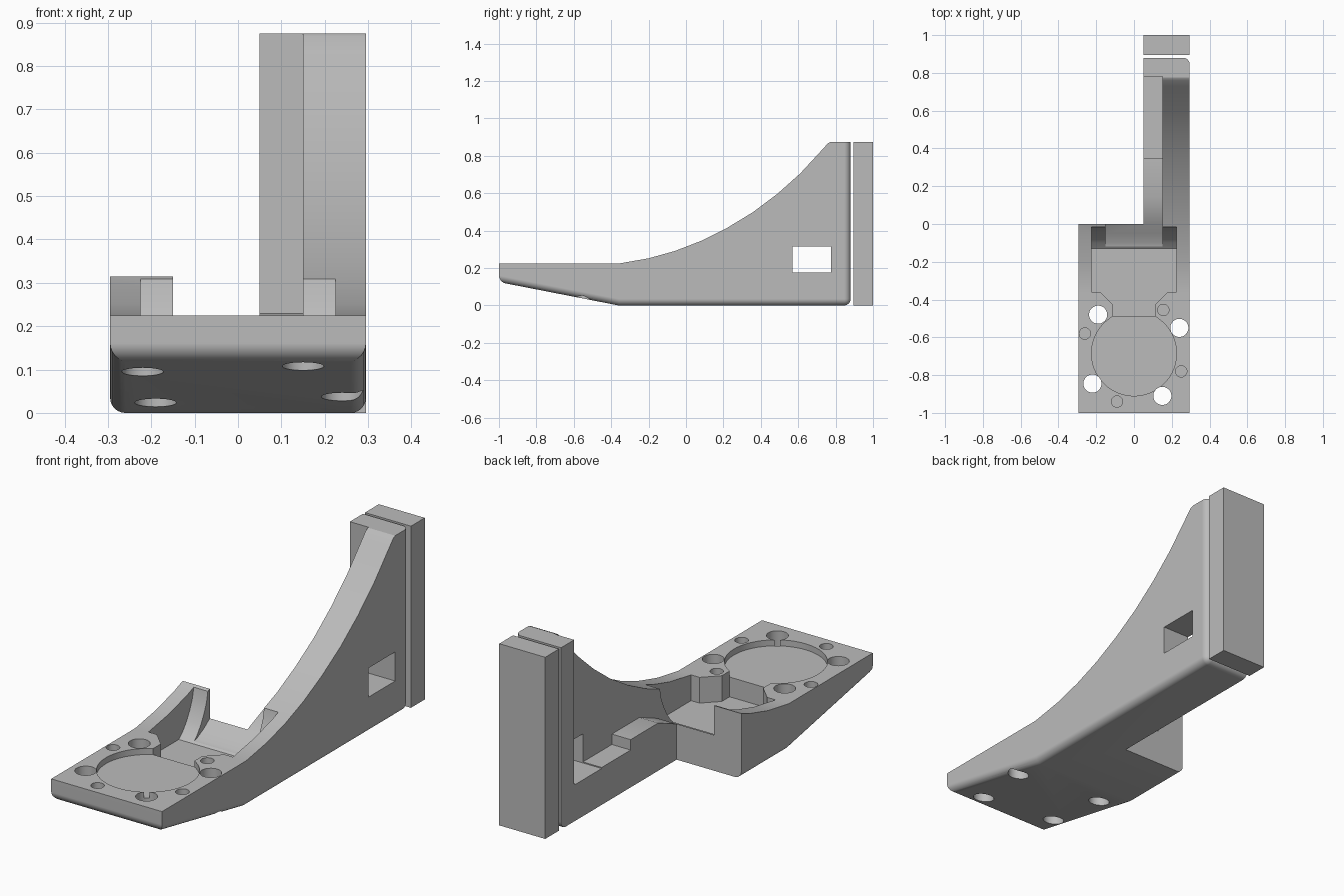
import bpy, bmesh, math

if "Cube" in bpy.data.objects:
    bpy.data.objects.remove(bpy.data.objects["Cube"], do_unlink=True)

grey = bpy.data.materials.new("plain_grey")
grey.use_nodes = True
grey.diffuse_color = (0.5, 0.5, 0.5, 1)
grey.node_tree.nodes["Principled BSDF"].inputs["Base Color"].default_value = (0.5, 0.5, 0.5, 1)


def prism(name, points, axis, lo, hi):
    """Extrude a 2D profile: (y, z) along x, or (x, y) along z."""
    bm = bmesh.new()
    place = (lambda p: (lo, p[0], p[1])) if axis == "x" else (lambda p: (p[0], p[1], lo))
    face = bm.faces.new([bm.verts.new(place(p)) for p in points])
    ext = bmesh.ops.extrude_face_region(bm, geom=[face])
    step = (hi - lo, 0, 0) if axis == "x" else (0, 0, hi - lo)
    bmesh.ops.translate(bm, vec=step, verts=[v for v in ext["geom"] if isinstance(v, bmesh.types.BMVert)])
    bmesh.ops.recalc_face_normals(bm, faces=bm.faces)
    mesh = bpy.data.meshes.new(name)
    bm.to_mesh(mesh)
    bm.free()
    mesh.materials.append(grey)
    obj = bpy.data.objects.new(name, mesh)
    bpy.context.collection.objects.link(obj)
    return obj


def circle(x, y, r, n=48):
    return [(x + r * math.cos(2 * math.pi * i / n), y + r * math.sin(2 * math.pi * i / n)) for i in range(n)]


def box(y0, y1, z0, z1):
    return [(y0, z0), (y1, z0), (y1, z1), (y0, z1)]


def activate(obj):
    bpy.ops.object.select_all(action="DESELECT")
    obj.select_set(True)
    bpy.context.view_layer.objects.active = obj


def cut(obj, cutter):
    cutter.hide_render = True
    mod = obj.modifiers.new("cut", "BOOLEAN")
    mod.operation = "DIFFERENCE"
    mod.solver = "EXACT"
    mod.object = cutter
    activate(obj)
    bpy.ops.object.modifier_apply(modifier=mod.name)
    bpy.data.objects.remove(cutter, do_unlink=True)


# Side profile of the bracket: sloped toe, flat sole, tall heel, concave sweep
W, BACK, TOP, DECK = 0.295, 0.88, 0.875, 0.224
sweep = [(0.76, 0.868), (0.73, 0.835), (0.61, 0.705), (0.49, 0.598), (0.36, 0.5), (0.22, 0.415),
         (0.08, 0.345), (-0.06, 0.291), (-0.2, 0.252), (-0.36, DECK)]
profile = [(-1, DECK), (-1, 0.125), (-0.36, 0), (BACK, 0), (BACK, TOP), (0.775, TOP)] + sweep
bracket = prism("bracket", profile, "x", -W, W)

# Rounded sole, toe and rear edges
bm = bmesh.new()
bm.from_mesh(bracket.data)


def rounded(e):
    a, b = e.verts[0].co, e.verts[1].co
    low = max(a.z, b.z) < 0.13
    along_side = low and abs(a.x - b.x) < 0.01
    toe = low and max(a.y, b.y) < -0.99
    heel = min(a.y, b.y) > BACK - 0.01 and (low or abs(a.z - b.z) > 0.5)
    return along_side or toe or heel


bmesh.ops.bevel(bm, geom=[e for e in bm.edges if rounded(e)], offset=0.035, segments=6,
                profile=0.5, affect="EDGES", clamp_overlap=True)
bm.to_mesh(bracket.data)
bm.free()

# Clear the space beside the arm
cut(bracket, prism("side_clearance", box(0, 1.2, -0.2, 1.2), "x", -0.5, 0.05))

# Curved pocket behind the deck, leaving two rear ribs
pocket = [(-0.36, 0.1), (-0.13, 0.1), (-0.1, 0.125), (-0.07, 0.165), (-0.045, 0.21),
          (-0.025, 0.26), (-0.015, 0.31), (-0.015, 1), (-0.36, 1)]
cut(bracket, prism("pocket", pocket, "x", -0.225, 0.225))

# Central notch rising to the stepped ledge along the arm
ledge = [(-0.2, 0.101), (-0.15, 0.101), (-0.1, 0.113), (-0.05, 0.138), (0, 0.172), (0.14, 0.23),
         (0.35, 0.23), (0.35, 0.18), (0.78, 0.18), (0.78, 1.1), (-0.2, 1.1)]
cut(bracket, prism("ledge", ledge, "x", -0.15, 0.15))

# Flared channel and round seat in the deck
half = [(0.11, -0.489), (0.11, -0.43), (0.18, -0.36), (0.18, -0.34)]
cut(bracket, prism("channel", half + [(-x, y) for x, y in reversed(half)], "z", 0.1, 0.6))
cut(bracket, prism("round_seat", circle(0, -0.685, 0.225, 64), "z", 0.195, 0.6))

# Through holes and shallow pin holes
for x, y in [(-0.19, -0.48), (0.24, -0.55), (-0.22, -0.845), (0.15, -0.91)]:
    cut(bracket, prism("bolt_hole", circle(x, y, 0.048, 32), "z", -0.3, 0.6))
for x, y in [(-0.26, -0.58), (0.155, -0.455), (0.25, -0.78), (-0.09, -0.94)]:
    cut(bracket, prism("pin_hole", circle(x, y, 0.03, 32), "z", 0.17, 0.6))

# Window through the arm
cut(bracket, prism("window", box(0.57, 0.775, 0.175, 0.315), "x", 0, 0.5))

activate(bracket)
bpy.ops.object.shade_smooth_by_angle(angle=math.radians(25))
normals = bracket.modifiers.new("normals", "WEIGHTED_NORMAL")
normals.keep_sharp = True

# Separate rear plate
prism("rear_plate", box(0.895, 1, 0, TOP), "x", 0.05, W)
